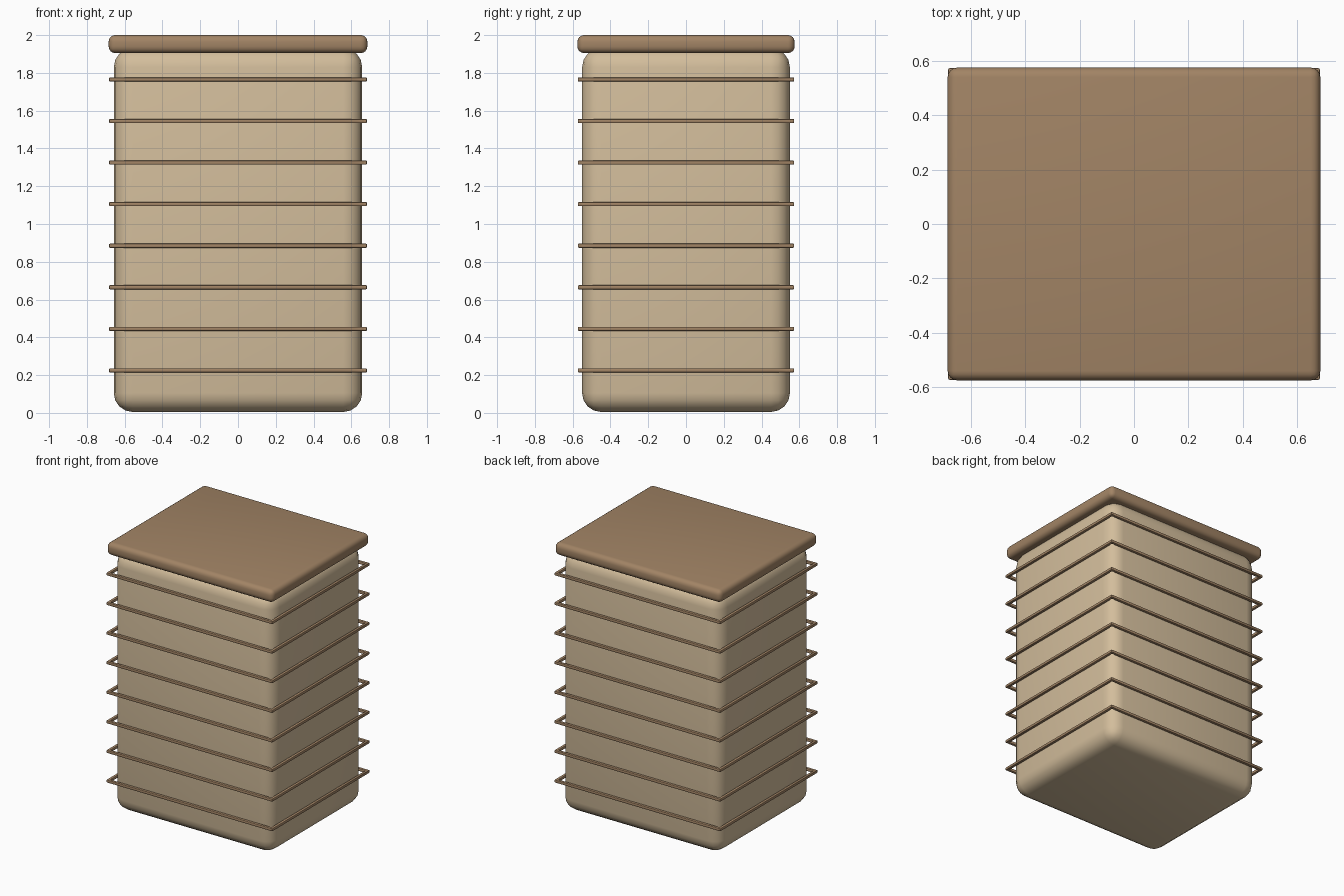
import bpy
import math

cube = bpy.data.objects.get("Cube")
if cube:
    bpy.data.objects.remove(cube, do_unlink=True)


def material(name, rgb):
    mat = bpy.data.materials.new(name)
    mat.use_nodes = True
    mat.diffuse_color = (*rgb, 1)
    mat.node_tree.nodes["Principled BSDF"].inputs["Base Color"].default_value = (*rgb, 1)
    return mat


tan = material("pale tan", (0.65, 0.51, 0.33))
brown = material("warm brown", (0.36, 0.23, 0.13))


def rounded_box(name, size, centre, radius, segments, mat):
    bpy.ops.mesh.primitive_cube_add(size=1, location=centre)
    ob = bpy.context.object
    ob.name = name
    ob.scale = size
    bpy.ops.object.transform_apply(location=False, rotation=False, scale=True)
    bevel = ob.modifiers.new("Rounded edges", "BEVEL")
    bevel.width = radius
    bevel.segments = segments
    bpy.ops.object.modifier_apply(modifier=bevel.name)
    bpy.ops.object.shade_smooth_by_angle(angle=math.radians(40))
    ob.data.materials.append(mat)
    return ob


# Container body and its overhanging lid
rounded_box("body", (1.315, 1.1, 1.925), (0, 0, 0.9675), 0.1, 4, tan)
rounded_box("lid", (1.37, 1.15, 0.095), (0, 0, 1.9525), 0.035, 4, brown)

# Thin square bands, each made of four bars meeting at the corners
bar = 0.022
half_x, half_y = 0.683, 0.573
for i in range(8):
    z = 0.225 + i * 0.22
    for side, sign in (("front", -1), ("back", 1)):
        rounded_box(f"band_{i + 1}_{side}", (2 * half_x, bar, bar),
                    (0, sign * (half_y - bar / 2), z), 0.006, 2, brown)
    for side, sign in (("right", -1), ("left", 1)):
        rounded_box(f"band_{i + 1}_{side}", (bar, 2 * half_y, bar),
                    (sign * (half_x - bar / 2), 0, z), 0.006, 2, brown)
